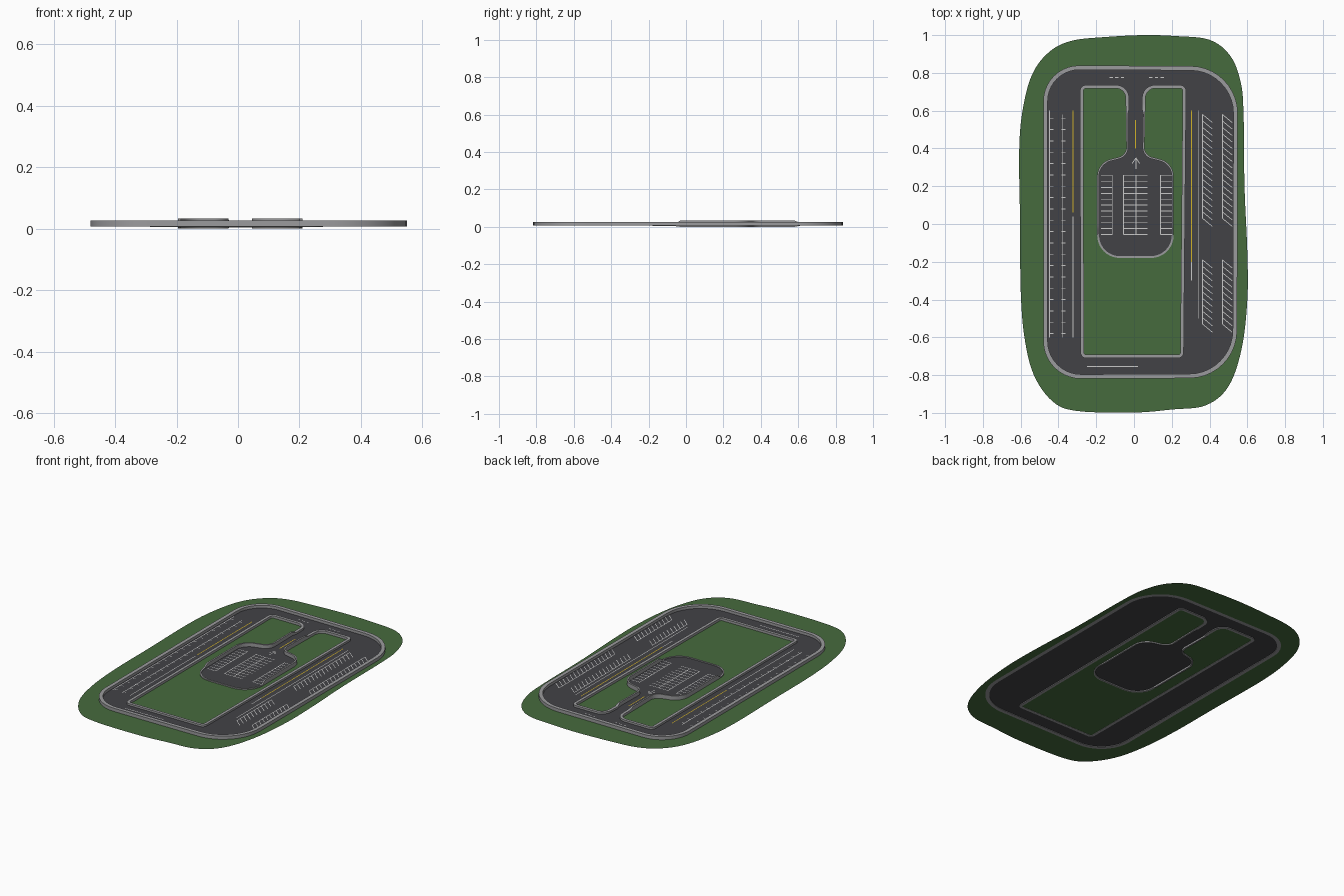
import bpy, bmesh, math
from mathutils import Vector as V

if "Cube" in bpy.data.objects:
    bpy.data.objects.remove(bpy.data.objects["Cube"])


def mat(name, c):
    m = bpy.data.materials.new(name)
    m.diffuse_color = (*c, 1)
    m.use_nodes = True
    m.node_tree.nodes["Principled BSDF"].inputs["Base Color"].default_value = m.diffuse_color
    return m


GRASS = mat("grass", (0.061, 0.147, 0.048))
ASPHALT = mat("asphalt", (0.055, 0.055, 0.062))
CONCRETE = mat("concrete", (0.33, 0.33, 0.34))
WHITE = mat("white_paint", (0.6, 0.6, 0.6))
YELLOW = mat("yellow_paint", (0.65, 0.45, 0.02))


def finish(name, bm, m, smooth=False):
    me = bpy.data.meshes.new(name)
    bm.to_mesh(me)
    bm.free()
    ob = bpy.data.objects.new(name, me)
    bpy.context.collection.objects.link(ob)
    me.materials.append(m)
    if smooth:
        bpy.ops.object.select_all(action='DESELECT')
        ob.select_set(True)
        bpy.context.view_layer.objects.active = ob
        bpy.ops.object.shade_smooth_by_angle(angle=math.radians(35))
    return ob


def resample(pts, step=0.03):
    out = []
    for a, b in zip(pts, pts[1:] + pts[:1]):
        n = max(1, math.ceil((b - a).length / step))
        out += [a.lerp(b, i / n) for i in range(n)]
    return out


def rounded(corners, seg=10):
    """Closed outline from (x, y, corner radius) points."""
    out, n = [], len(corners)
    for i, (x, y, r) in enumerate(corners):
        p = V((x, y))
        a = p + (V(corners[i - 1][:2]) - p).normalized() * r
        b = p + (V(corners[(i + 1) % n][:2]) - p).normalized() * r
        c, d = a.lerp(p, 0.55), b.lerp(p, 0.55)
        for k in range(seg + 1):
            t = k / seg
            u = 1 - t
            out.append(a * u**3 + c * 3 * u * u * t + d * 3 * u * t * t + b * t**3)
    return resample(out)


def spline(points, seg=6):
    """Closed smooth outline through the points."""
    out, n = [], len(points)
    for i in range(n):
        p0, p1, p2, p3 = (V(points[(i + k) % n]) for k in (-1, 0, 1, 2))
        for k in range(seg):
            t = k / seg
            out.append(0.5 * (2 * p1 + (p2 - p0) * t + (2 * p0 - 5 * p1 + 4 * p2 - p3) * t * t
                              + (3 * p1 - p0 - 3 * p2 + p3) * t**3))
    return out


def offset(pts, width):
    """Move a counter-clockwise outline outward by width(p)."""
    out, n = [], len(pts)
    for i, p in enumerate(pts):
        d1 = (p - pts[i - 1]).normalized()
        d2 = (pts[(i + 1) % n] - p).normalized()
        n1, n2 = V((d1.y, -d1.x)), V((d2.y, -d2.x))
        nn = (n1 + n2).normalized()
        out.append(p + nn * width(p) / max(0.5, nn.dot(n1)))
    return out


def flat(name, loops, z, m):
    """Flat sheet bounded by the outlines, later ones being holes."""
    bm = bmesh.new()
    for pts in loops:
        vs = [bm.verts.new((p.x, p.y, z)) for p in pts]
        for a, b in zip(vs, vs[1:] + vs[:1]):
            bm.edges.new((a, b))
    bmesh.ops.triangle_fill(bm, use_beauty=True, use_dissolve=False,
                            edges=bm.edges[:], normal=(0, 0, 1))
    bm.normal_update()
    for f in bm.faces:
        if f.normal.z < 0:
            f.normal_flip()
    return finish(name, bm, m)


def curb(name, inner, outer, zs):
    """Box-section kerb between two matching outlines; zs(p) gives bottom, top."""
    bm = bmesh.new()
    rings = []
    for a, b in zip(inner, outer):
        lo, hi = zs(a)
        rings.append([bm.verts.new((p.x, p.y, z))
                      for p, z in ((a, lo), (b, lo), (b, hi), (a, hi))])
    for r, s in zip(rings, rings[1:] + rings[:1]):
        for k in range(4):
            j = (k + 1) % 4
            bm.faces.new((r[k], r[j], s[j], s[k]))
    bmesh.ops.recalc_face_normals(bm, faces=bm.faces[:])
    return finish(name, bm, CONCRETE, True)


def paint(name, lines, m, w=0.004, z=0.0118):
    """Thin painted strips, each (x1, y1, x2, y2)."""
    bm = bmesh.new()
    for x1, y1, x2, y2 in lines:
        a, b = V((x1, y1)), V((x2, y2))
        d = (b - a).normalized() * w / 2
        s = V((-d.y, d.x))
        bm.faces.new([bm.verts.new((p.x, p.y, z)) for p in (a - s, b - s, b + s, a + s)])
    return finish(name, bm, m)


# outlines, all counter-clockwise
ground_edge = spline([(0.05, 1), (-0.15, 0.99), (-0.33, 0.97), (-0.45, 0.91), (-0.54, 0.79),
                      (-0.59, 0.6), (-0.608, 0.38), (-0.603, 0), (-0.6, -0.35), (-0.58, -0.6),
                      (-0.53, -0.8), (-0.43, -0.94), (-0.3, -0.99), (0, -0.998), (0.2, -0.982),
                      (0.38, -0.96), (0.5, -0.86), (0.57, -0.66), (0.6, -0.4), (0.6, -0.15),
                      (0.585, 0.2), (0.58, 0.58), (0.565, 0.75), (0.51, 0.89), (0.4, 0.975),
                      (0.22, 0.995)])
ring_out = rounded([(-0.48, -0.82, 0.2), (0.545, -0.815, 0.25),
                    (0.55, 0.835, 0.25), (-0.48, 0.84, 0.19)])
island = rounded([(-0.265, -0.692, 0.012), (0.245, -0.692, 0.012), (0.258, 0.718, 0.015),
                  (0.062, 0.718, 0.05), (0.055, 0.365, 0.04), (0.21, 0.325, 0.07),
                  (0.21, -0.18, 0.12), (-0.195, -0.18, 0.12), (-0.195, 0.325, 0.07),
                  (-0.04, 0.365, 0.04), (-0.045, 0.718, 0.05), (-0.268, 0.718, 0.015)])


def in_lot(p):
    return abs(p.x) < 0.23 and -0.2 < p.y < 0.6


def island_z(p):
    if in_lot(p):
        return (0.0, 0.033) if p.y > -0.06 else (0.004, 0.014)
    return 0.006, 0.022


ring_in = offset(ring_out, lambda p: -0.023)
island_out = offset(island, lambda p: 0.01 if in_lot(p) else 0.018)

# grass, asphalt and kerbs
flat("outer_grass", [ground_edge, ring_out], 0.007, GRASS)
flat("inner_grass", [island], 0.007, GRASS)
flat("road_and_lot_surface", [ring_in, island_out], 0.010, ASPHALT)
curb("outer_kerb", ring_in, ring_out, lambda p: (0.007, 0.027))
curb("inner_kerb", island, island_out, island_z)

# angled parking bays on the right road
bays = []
for x in (0.363, 0.468):
    for y0, y1, n in ((0.58, 0.03, 17), (-0.19, -0.53, 11)):
        bays += [(x, y0, x, y1)]
        for i in range(n):
            y = y0 + (y1 - y0) * i / (n - 1)
            bays.append((x, y, x + 0.052, y - 0.043))
paint("angled_bay_lines", bays, WHITE)

# straight parking bays on the left road
bays = [(-0.38, 0.58, -0.38, -0.6), (-0.447, 0.6, -0.447, -0.6)]
for i in range(20):
    y = 0.56 - i * 0.06
    bays += [(-0.385, y, -0.362, y), (-0.447, y, -0.425, y)]
paint("kerbside_bay_lines", bays, WHITE)

# rows of bays in the central lot
bays = []
for x0, x1, spine in ((-0.175, -0.115, -0.115), (-0.055, 0.01, -0.055),
                      (0.01, 0.072, 0.01), (0.14, 0.2, 0.14)):
    bays.append((spine, 0.26, spine, -0.055))
    bays += [(x0, 0.255 - i * 0.031, x1, 0.255 - i * 0.031) for i in range(11)]
bays += [(0.01, 0.35, 0.01, 0.29), (-0.01, 0.32, 0.01, 0.35), (0.03, 0.32, 0.01, 0.35)]
paint("lot_bay_lines", bays, WHITE)

# lane lines
lanes = [(0.34, 0.6, 0.34, -0.5), (0.304, -0.2, 0.304, -0.3), (-0.323, 0.04, -0.323, -0.6),
         (-0.25, -0.755, 0.02, -0.755)]
for x in (-0.13, 0.08):
    lanes += [(x + i * 0.03, 0.775, x + i * 0.03 + 0.018, 0.775) for i in range(3)]
paint("white_lane_lines", lanes, WHITE)
paint("yellow_centre_lines", [(0.304, 0.6, 0.304, -0.2), (0.008, 0.55, 0.008, 0.4),
                              (-0.323, 0.6, -0.323, 0.06)], YELLOW, 0.005)
